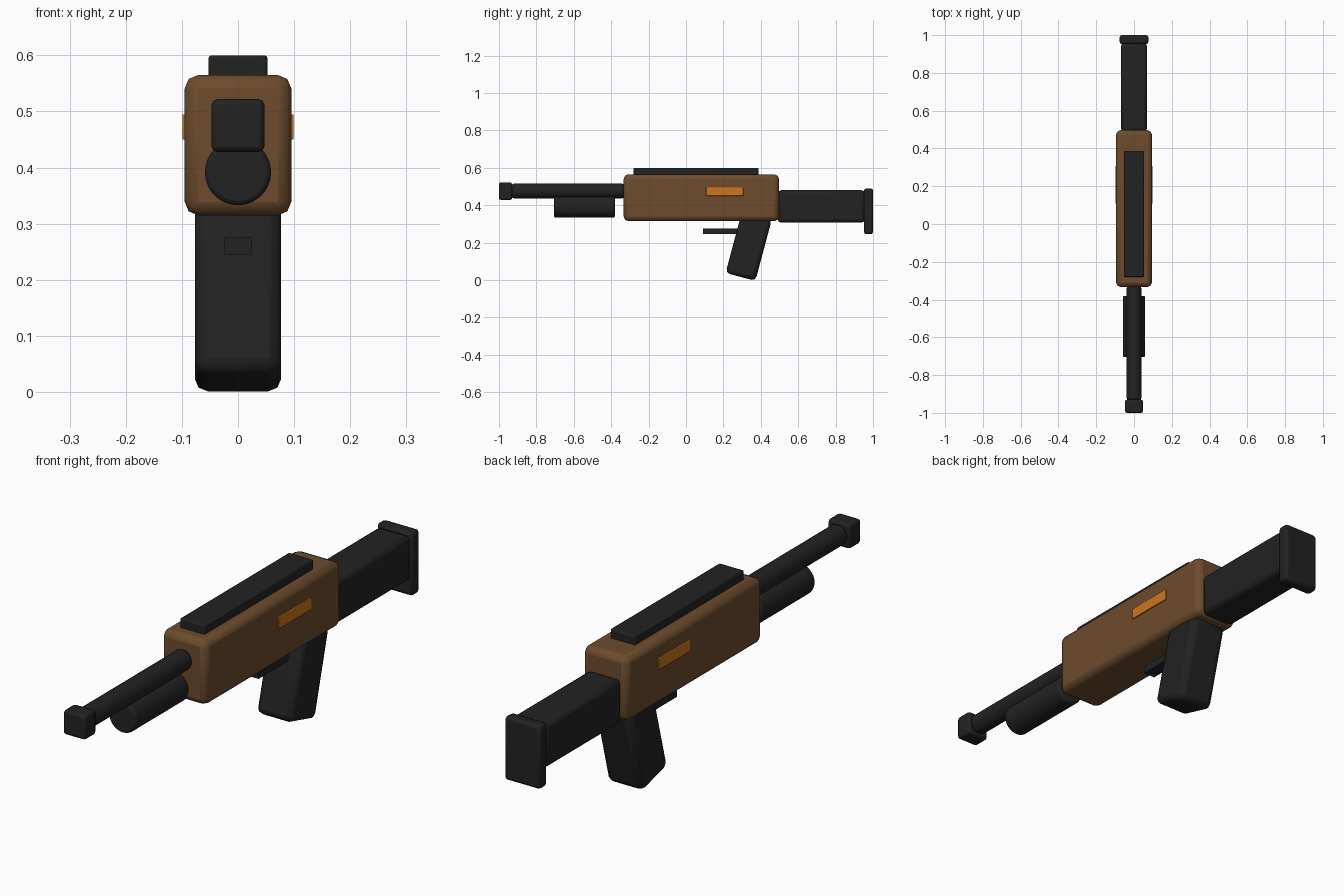
import bpy
from math import radians

cube = bpy.data.objects.get("Cube")
if cube:
    bpy.data.objects.remove(cube, do_unlink=True)


def material(name, rgb):
    mat = bpy.data.materials.new(name)
    mat.use_nodes = True
    mat.diffuse_color = (*rgb, 1)
    mat.node_tree.nodes["Principled BSDF"].inputs["Base Color"].default_value = (*rgb, 1)
    return mat


brown = material("brown", (0.153, 0.072, 0.026))
black = material("charcoal black", (0.016, 0.016, 0.016))
orange = material("orange", (0.6, 0.18, 0.014))


def finish(obj, name, mat, bevel):
    """Name, colour, bevel and shade a new part."""
    obj.name = obj.data.name = name
    obj.data.materials.append(mat)
    bpy.ops.object.transform_apply(location=False, rotation=True, scale=True)
    bpy.ops.object.shade_smooth_by_angle(angle=radians(30))
    if bevel:
        mod = obj.modifiers.new("Bevel", "BEVEL")
        mod.width = bevel
        mod.segments = 2
        mod.limit_method = "ANGLE"
    return obj


def box(name, mat, x, y, z, bevel=0.0):
    """Box from its x, y and z ranges."""
    ranges = (x, y, z)
    bpy.ops.mesh.primitive_cube_add(size=1, location=[(a + b) / 2 for a, b in ranges])
    obj = bpy.context.object
    obj.scale = [b - a for a, b in ranges]
    return finish(obj, name, mat, bevel)


def tube(name, mat, radius, y, z, bevel):
    """Round bar lying along y."""
    bpy.ops.mesh.primitive_cylinder_add(
        vertices=32, radius=radius, depth=y[1] - y[0],
        location=(0, (y[0] + y[1]) / 2, z), rotation=(radians(90), 0, 0))
    return finish(bpy.context.object, name, mat, bevel)


def wide(half):
    return (-half, half)


# Body and top rail
box("receiver", brown, wide(0.095), (-0.333, 0.497), (0.315, 0.565), 0.024)
box("top_rail", black, wide(0.053), (-0.28, 0.387), (0.555, 0.6), 0.006)

# Side plates
for side, name in ((1, "left_side_plate"), (-1, "right_side_plate")):
    x = sorted((side * 0.09, side * 0.099))
    box(name, orange, x, (0.108, 0.307), (0.45, 0.495), 0.002)

# Barrel group
tube("barrel", black, 0.04, (-0.932, -0.33), 0.476, 0.012)
tube("under_barrel_tube", black, 0.059, (-0.705, -0.38), 0.392, 0.008)
box("muzzle", black, wide(0.047), (-1.0, -0.93), (0.428, 0.522), 0.01)

# Stock
box("stock", black, wide(0.07), (0.49, 0.957), (0.307, 0.48), 0.018)
box("butt_plate", black, wide(0.076), (0.952, 1.0), (0.245, 0.49), 0.012)

# Trigger and raked grip
box("trigger", black, wide(0.025), (0.09, 0.29), (0.245, 0.275))
bpy.ops.mesh.primitive_cube_add(size=1, location=(0.335, 0.335, 0.18),
                                rotation=(radians(-15), 0, 0))
grip = bpy.context.object
grip.location.x = 0
grip.scale = (0.154, 0.165, 0.338)
finish(grip, "grip", black, 0.023)
